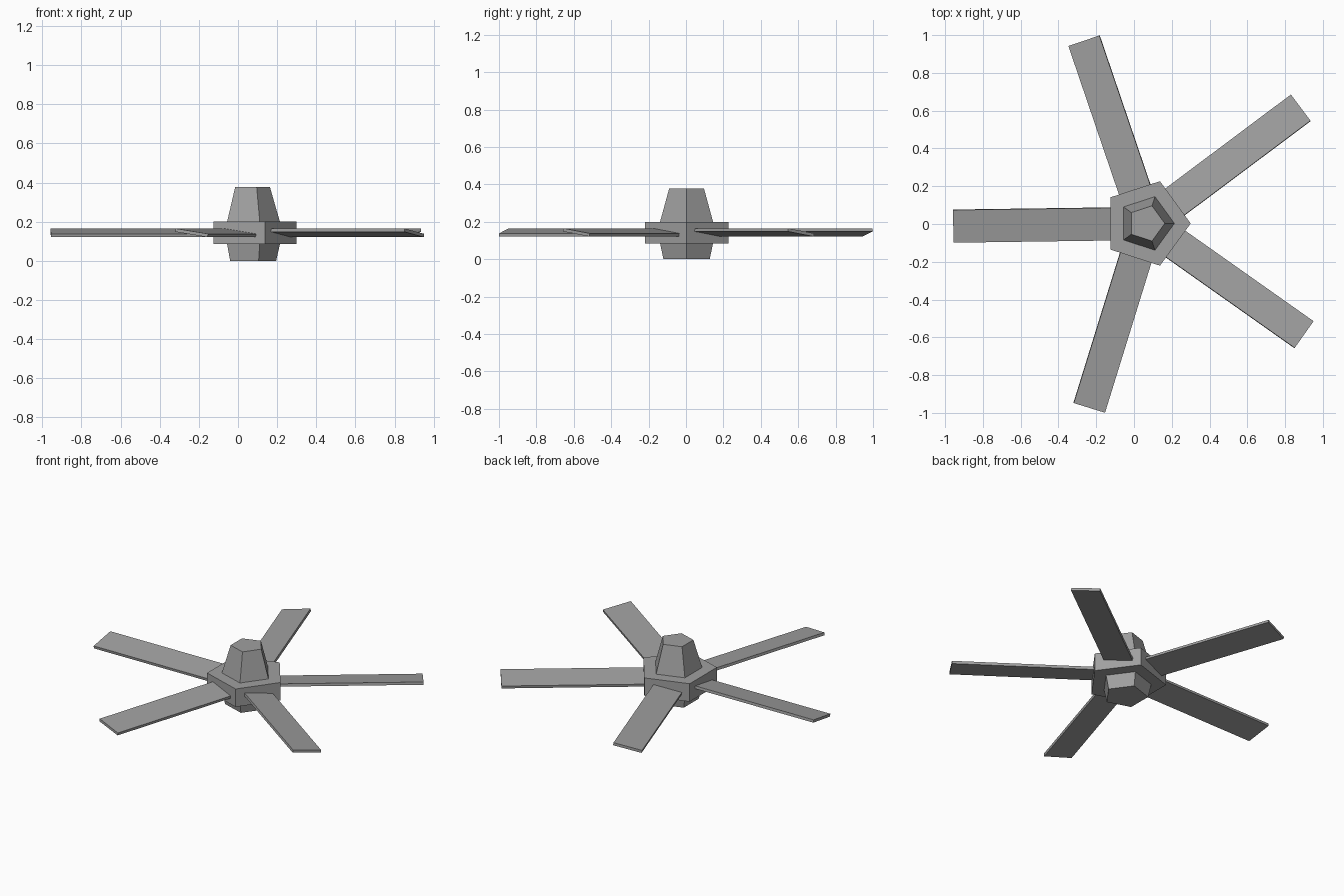
import bpy
from math import radians
from mathutils import Matrix, Vector

if "Cube" in bpy.data.objects:
    bpy.data.objects.remove(bpy.data.objects["Cube"])

GREY = (0.35, 0.35, 0.35, 1)
grey = bpy.data.materials.new("plain grey")
grey.use_nodes = True
grey.diffuse_color = GREY
grey.node_tree.nodes["Principled BSDF"].inputs["Base Color"].default_value = GREY

CENTRE = Vector((0.065, 0.003, 0))
SIDES = 5


def hub_part(name, r_low, r_high, z_low, z_high):
    """Five-sided frustum with one corner pointing along +x."""
    bpy.ops.mesh.primitive_cone_add(
        vertices=SIDES, radius1=r_low, radius2=r_high, depth=z_high - z_low)
    part = bpy.context.object
    part.name = name
    # Turn the first corner, which starts on +y, to +x
    part.data.transform(Matrix.Rotation(radians(-90), 4, "Z"))
    part.location = CENTRE + Vector((0, 0, (z_low + z_high) / 2))
    part.data.materials.append(grey)


def blade(index):
    """Flat pitched bar that leaves the middle of one hub face."""
    root, tip, width, thick = 0.15, 1.022, 0.175, 0.017
    bpy.ops.mesh.primitive_cube_add(size=1)
    part = bpy.context.object
    part.name = f"blade_{index + 1}"
    part.data.transform(
        Matrix.Translation(CENTRE + Vector((0, 0, 0.143)))
        @ Matrix.Rotation(radians(36.8 + index * 360 / SIDES), 4, "Z")
        @ Matrix.Rotation(radians(-9), 4, "X")
        @ Matrix.Translation(((root + tip) / 2, 0, 0))
        @ Matrix.Diagonal((tip - root, width, thick, 1)))
    part.data.materials.append(grey)


# Hub: lower boss, wide collar, tapered cap
hub_part("lower_boss", 0.13, 0.149, 0, 0.085)
hub_part("hub_collar", 0.235, 0.235, 0.085, 0.2)
hub_part("upper_cap", 0.149, 0.098, 0.2, 0.377)

# Blades
for i in range(SIDES):
    blade(i)
